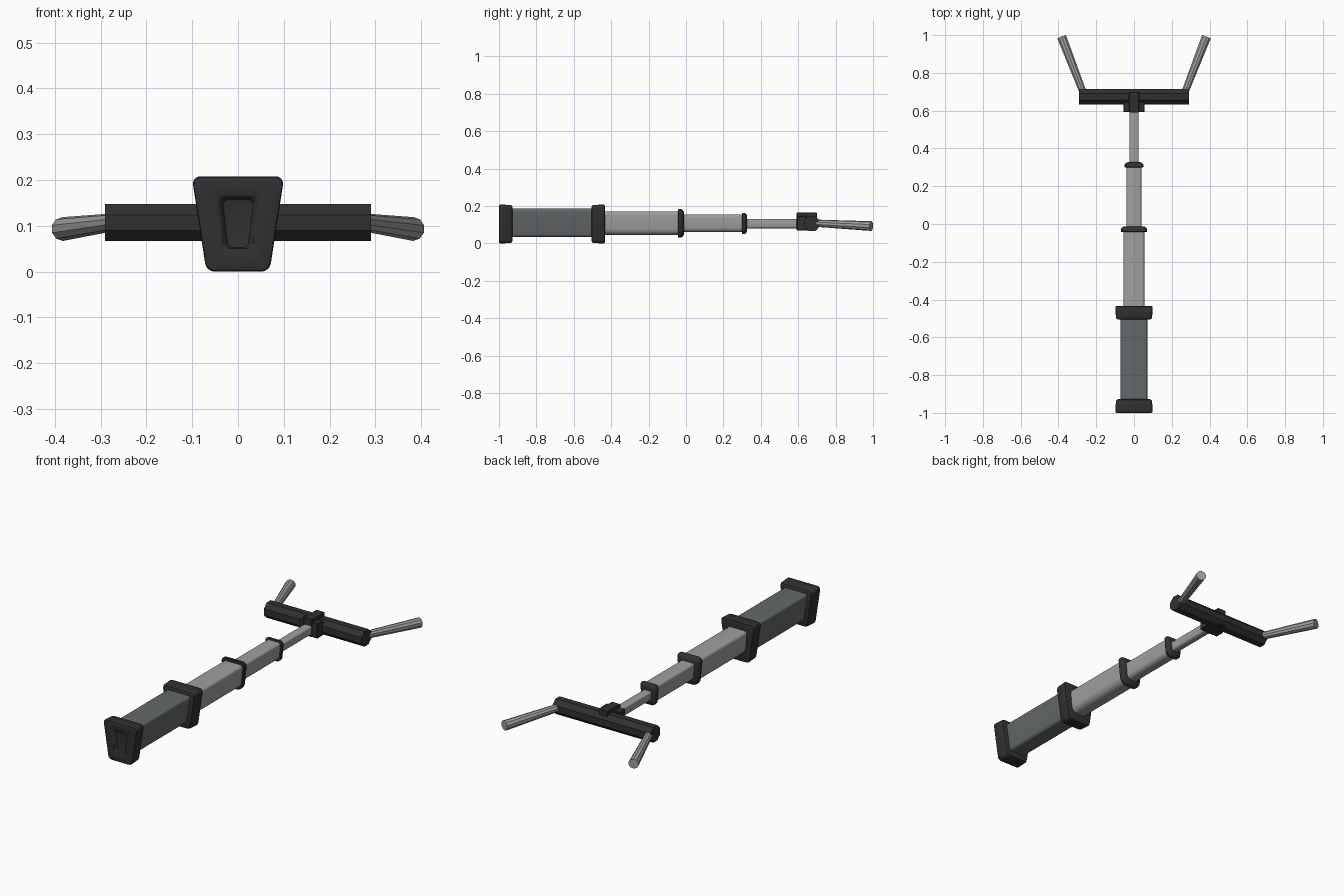
import bpy, bmesh, math
from mathutils import Vector

if "Cube" in bpy.data.objects:
    bpy.data.objects.remove(bpy.data.objects["Cube"])


def material(name, rgb):
    m = bpy.data.materials.new(name)
    m.diffuse_color = (*rgb, 1)
    m.use_nodes = True
    m.node_tree.nodes["Principled BSDF"].inputs["Base Color"].default_value = m.diffuse_color
    return m


RUBBER = material("black_rubber", (0.03, 0.03, 0.03))
SLEEVE = material("dark_metal", (0.13, 0.14, 0.145))
METAL = material("light_metal", (0.35, 0.35, 0.35))


def finish(bm, name, mat, smooth=None):
    bmesh.ops.recalc_face_normals(bm, faces=bm.faces)
    me = bpy.data.meshes.new(name)
    bm.to_mesh(me)
    bm.free()
    me.materials.append(mat)
    ob = bpy.data.objects.new(name, me)
    bpy.context.collection.objects.link(ob)
    if smooth:
        bpy.ops.object.select_all(action='DESELECT')
        ob.select_set(True)
        bpy.context.view_layer.objects.active = ob
        bpy.ops.object.shade_smooth_by_angle(angle=math.radians(smooth))
    return ob


def outline(top, bot, z0, z1, rt, rb, seg=5):
    """Rounded trapezoid in x/z: half widths top and bottom, corner radii."""
    corners = [(top, z1, rt), (-top, z1, rt), (-bot, z0, rb), (bot, z0, rb)]
    pts = []
    for i, (x, z, r) in enumerate(corners):
        p = Vector((x, z))
        a = (Vector(corners[i - 1][:2]) - p).normalized()
        b = (Vector(corners[(i + 1) % 4][:2]) - p).normalized()
        half = a.angle(b) / 2
        c = p + (a + b).normalized() * (r / math.sin(half))
        s = p + a * (r / math.tan(half)) - c
        e = p + b * (r / math.tan(half)) - c
        sweep = math.pi - 2 * half
        for k in range(seg + 1):
            t = k / seg
            v = (s * math.sin((1 - t) * sweep) + e * math.sin(t * sweep)) / math.sin(sweep)
            pts.append(c + v)
    return pts


def loft(name, sections, mat):
    """Skin a run of (y, outline) sections and close both ends."""
    bm = bmesh.new()
    rings = [[bm.verts.new((p.x, y, p.y)) for p in pts] for y, pts in sections]
    n = len(rings[0])
    for a, b in zip(rings, rings[1:]):
        for i in range(n):
            bm.faces.new((a[i], a[(i + 1) % n], b[(i + 1) % n], b[i]))
    bm.faces.new(rings[0])
    bm.faces.new(rings[-1])
    return finish(bm, name, mat, 35)


def rod(name, p, q, r1, r2, sides, mat, turn=0.0):
    p, q = Vector(p), Vector(q)
    bm = bmesh.new()
    bmesh.ops.create_cone(bm, cap_ends=True, segments=sides, radius1=r1, radius2=r2,
                          depth=(q - p).length)
    rot = (q - p).to_track_quat('Z', 'Y').to_matrix()
    for v in bm.verts:
        c, s = math.cos(turn), math.sin(turn)
        co = Vector((v.co.x * c - v.co.y * s, v.co.x * s + v.co.y * c, v.co.z))
        v.co = rot @ co + (p + q) / 2
    return finish(bm, name, mat)


def collar_shape(d):
    return outline(0.101 - d, 0.069 - d * 0.8, d, 0.208 - d, 0.016, 0.022)


# End cap with a sunken panel on its front, and the matching collar
loft("end_cap", [
    (-0.983, outline(0.028, 0.018, 0.058, 0.150, 0.008, 0.010)),
    (-0.985, outline(0.034, 0.022, 0.053, 0.157, 0.010, 0.012)),
    (-0.998, outline(0.043, 0.029, 0.050, 0.164, 0.014, 0.016)),
    (-1.000, outline(0.046, 0.031, 0.047, 0.167, 0.014, 0.016)),
    (-1.000, collar_shape(0.007)), (-0.998, collar_shape(0.002)),
    (-0.993, collar_shape(0)), (-0.94, collar_shape(0.002)),
    (-0.931, collar_shape(0.006)), (-0.927, collar_shape(0.014))], RUBBER)
loft("collar", [
    (-0.506, collar_shape(0.014)), (-0.502, collar_shape(0.006)),
    (-0.493, collar_shape(0.002)), (-0.441, collar_shape(0)),
    (-0.436, collar_shape(0.002)), (-0.434, collar_shape(0.007))], RUBBER)

# Outer sleeve and the telescoping tubes
sleeve = outline(0.073, 0.048, 0.034, 0.186, 0.014, 0.018)
loft("outer_sleeve", [(-0.94, sleeve), (-0.49, sleeve)], SLEEVE)
for name, y0, y1, top, bot, z0, z1, rt, rb in [
        ("large_tube", -0.45, -0.03, 0.058, 0.047, 0.044, 0.170, 0.016, 0.036),
        ("middle_tube", -0.03, 0.315, 0.041, 0.034, 0.060, 0.155, 0.013, 0.026),
        ("small_tube", 0.315, 0.60, 0.024, 0.021, 0.080, 0.130, 0.008, 0.014)]:
    shape = outline(top, bot, z0, z1, rt, rb)
    loft(name, [(y0, shape), (y1, shape)], METAL)

# Rings at the tube ends, rounded toward the thin side
for name, y0, y1, top, bot, z0, z1, rt, rb in [
        ("large_ring", -0.043, -0.012, 0.071, 0.056, 0.031, 0.184, 0.020, 0.042),
        ("middle_ring", 0.300, 0.327, 0.051, 0.042, 0.050, 0.163, 0.016, 0.030)]:
    loft(name, [(y0 + (y1 - y0) * t,
                 outline(top - d, bot - d, z0 + d, z1 - d, rt, rb))
                for t, d in [(0, 0.003), (0.1, 0), (0.5, 0), (0.8, 0.005), (1, 0.014)]],
         RUBBER)


# Hub holding the cross bar
def block(name, x, y0, y1, z0, z1, bevel):
    bm = bmesh.new()
    bmesh.ops.create_cube(bm, size=1)
    for v in bm.verts:
        v.co = (v.co.x * 2 * x, (y0 + y1) / 2 + v.co.y * (y1 - y0),
                (z0 + z1) / 2 + v.co.z * (z1 - z0))
    bmesh.ops.bevel(bm, geom=bm.edges[:], offset=bevel, segments=1, affect='EDGES')
    finish(bm, name, RUBBER)


block("hub_base", 0.056, 0.592, 0.645, 0.070, 0.148, 0.003)
block("hub_clamp", 0.026, 0.590, 0.700, 0.070, 0.165, 0.003)

# Octagonal cross bar and the two splayed prongs
rod("cross_bar", (-0.29, 0.674, 0.107), (0.29, 0.674, 0.107), 0.044, 0.044, 8, RUBBER,
    math.pi / 8)
for side, s in (("left", -1), ("right", 1)):
    rod(side + "_prong", (s * 0.263, 0.68, 0.109), (s * 0.383, 0.991, 0.093),
        0.019, 0.026, 10, METAL)
